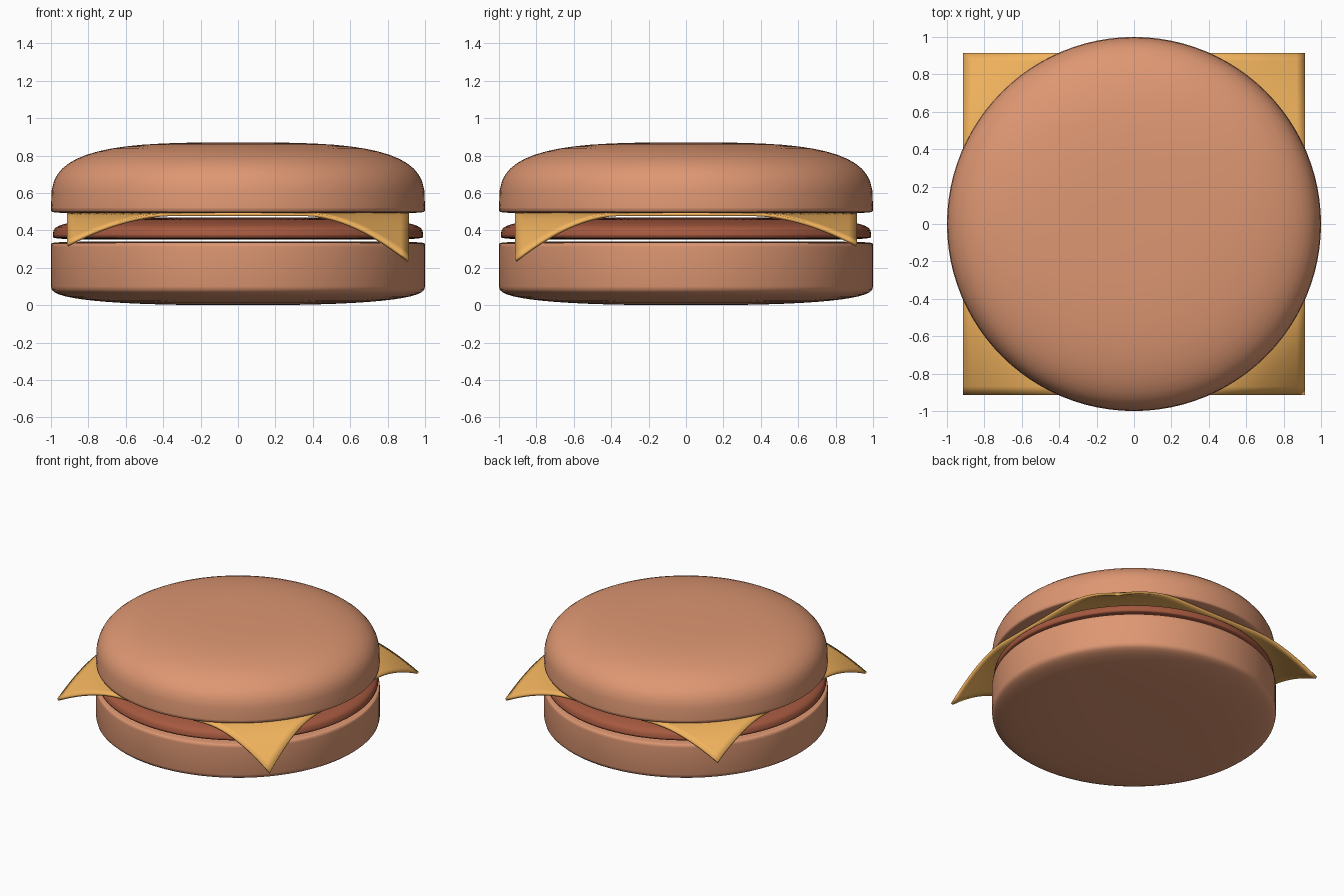
import bpy, bmesh
from math import sin, cos, pi

if "Cube" in bpy.data.objects:
    bpy.data.objects.remove(bpy.data.objects["Cube"])

SEGS, STEPS = 96, 14


def material(name, color):
    mat = bpy.data.materials.new(name)
    mat.diffuse_color = (*color, 1)
    mat.use_nodes = True
    mat.node_tree.nodes["Principled BSDF"].inputs["Base Color"].default_value = mat.diffuse_color
    return mat


def finish(bm, name, mat, angle):
    bmesh.ops.recalc_face_normals(bm, faces=bm.faces)
    mesh = bpy.data.meshes.new(name)
    bm.to_mesh(mesh)
    bm.free()
    mesh.materials.append(mat)
    obj = bpy.data.objects.new(name, mesh)
    bpy.context.collection.objects.link(obj)
    bpy.ops.object.select_all(action='DESELECT')
    obj.select_set(True)
    bpy.context.view_layer.objects.active = obj
    bpy.ops.object.shade_smooth_by_angle(angle=angle)
    return obj


def round_layer(name, mat, radius, lower, upper):
    """Lathe a disc. lower / upper = (wall z, pole z, superellipse power)."""
    profile = []
    for z0, z1, n in (lower, upper):
        half = []
        for i in range(STEPS):
            t = i / STEPS * pi / 2
            half.append((radius * cos(t) ** (2 / n),
                         z0 + (z1 - z0) * sin(t) ** (2 / n)))
        profile += half[::-1] if not profile else half
    bm = bmesh.new()
    rings = [[bm.verts.new((r * cos(2 * pi * k / SEGS), r * sin(2 * pi * k / SEGS), z))
              for k in range(SEGS)] for r, z in profile]
    for a, b in zip(rings, rings[1:]):
        for k in range(SEGS):
            j = (k + 1) % SEGS
            bm.faces.new((a[k], a[j], b[j], b[k]))
    # close both ends with a fan to the pole
    for ring, z in ((rings[0], lower[1]), (rings[-1], upper[1])):
        pole = bm.verts.new((0, 0, z))
        for k in range(SEGS):
            bm.faces.new((ring[k], ring[(k + 1) % SEGS], pole))
    return finish(bm, name, mat, 1.0)


bun = material("bun", (0.73, 0.31, 0.17))
meat = material("meat", (0.38, 0.10, 0.05))
yellow = material("cheese", (0.88, 0.45, 0.11))

# Buns and patty
round_layer("bottom_bun", bun, 1.0, (0.10, 0.0, 2.6), (0.31, 0.34, 9))
round_layer("patty", meat, 0.99, (0.375, 0.35, 6), (0.375, 0.47, 3.4))
round_layer("top_bun", bun, 1.0, (0.52, 0.49, 8), (0.52, 0.87, 3.3))

# Cheese slice: square sheet whose corners droop, one lower than the rest
HALF, BEND = 0.915, 1.28
bm = bmesh.new()
bmesh.ops.create_grid(bm, x_segments=40, y_segments=40, size=HALF)
for v in bm.verts:
    x, y = v.co.x, v.co.y
    t = max(0, (abs(x) + abs(y) - BEND) / (2 * HALF - BEND))
    depth = 0.25 if x > 0 and y < 0 else 0.165
    v.co.z = 0.494 - depth * t ** 1.75
cheese = finish(bm, "cheese_slice", yellow, 0.6)
if cheese.data.polygons[0].normal.z < 0:
    cheese.data.flip_normals()
solid = cheese.modifiers.new("thickness", 'SOLIDIFY')
solid.thickness = 0.018
solid.offset = -1
